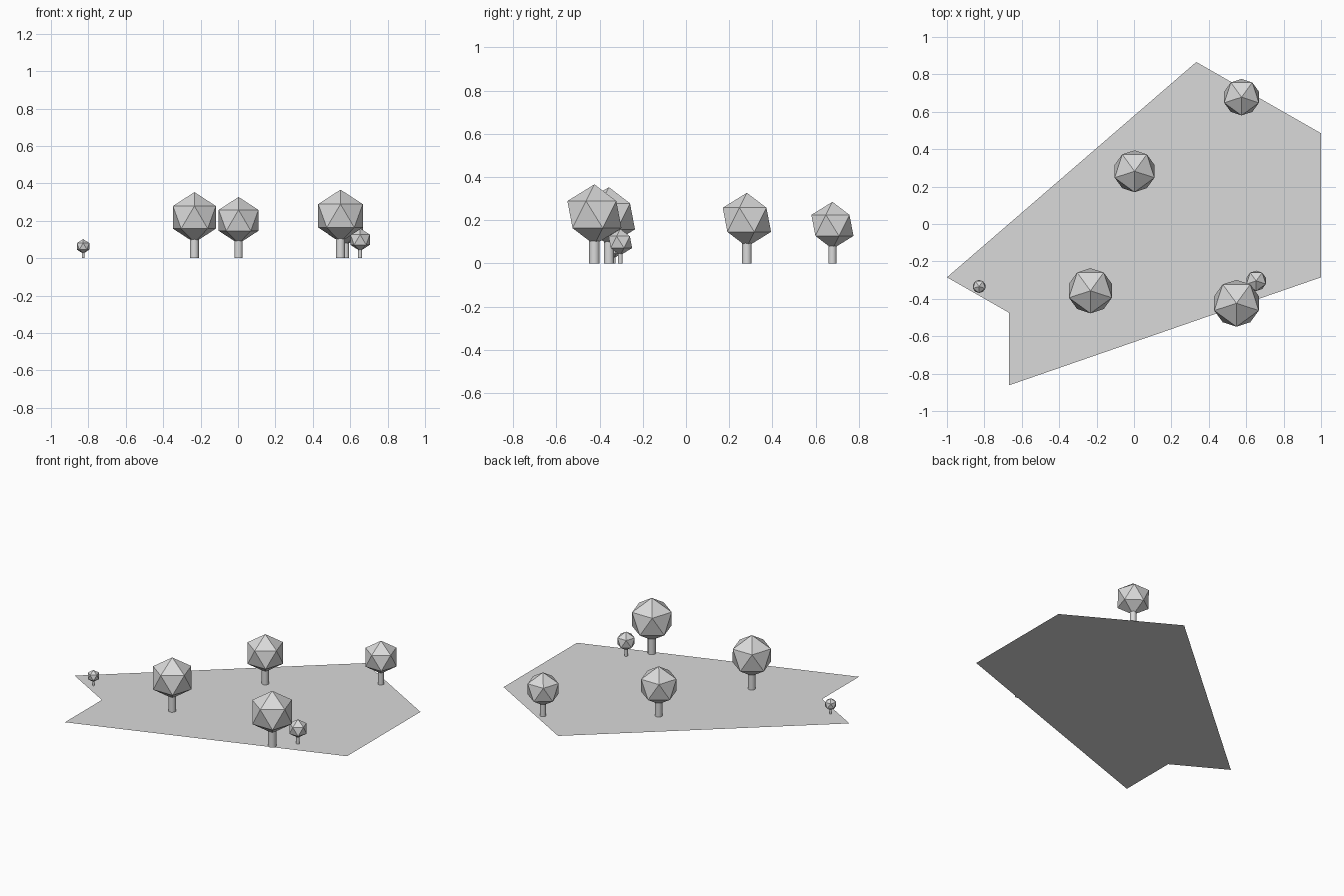
import bpy
import math

cube = bpy.data.objects.get("Cube")
if cube:
    bpy.data.objects.remove(cube, do_unlink=True)

# Single plain colour shared by every part
grey = bpy.data.materials.new("light_grey")
grey.use_nodes = True
colour = (0.7, 0.7, 0.7, 1)
grey.diffuse_color = colour
grey.node_tree.nodes["Principled BSDF"].inputs["Base Color"].default_value = colour


def finish(name):
    obj = bpy.context.object
    obj.name = name
    obj.data.materials.append(grey)
    return obj


def tree(name, x, y, r):
    """Tree whose proportions all follow the crown radius r."""
    crown_z = 1.615 * r
    # Trunk reaches up into the crown
    bpy.ops.mesh.primitive_cylinder_add(
        vertices=24, radius=0.175 * r, depth=crown_z,
        location=(x, y, crown_z / 2))
    finish(name + "_trunk")
    bpy.ops.object.shade_smooth_by_angle(angle=math.radians(35))
    # Faceted twenty-sided crown, one upper corner facing the front
    bpy.ops.mesh.primitive_ico_sphere_add(
        subdivisions=1, radius=r, location=(x, y, crown_z),
        rotation=(0, 0, -math.pi / 2))
    finish(name + "_crown")


# Flat ground sheet
outline = [(-1, -0.285), (-0.667, -0.475), (-0.667, -0.862),
           (1, -0.285), (1, 0.485), (0.333, 0.866)]
mesh = bpy.data.meshes.new("ground")
mesh.from_pydata([(x, y, 0) for x, y in outline], [], [range(len(outline))])
ground = bpy.data.objects.new("ground", mesh)
bpy.context.collection.objects.link(ground)
mesh.materials.append(grey)

# Trees scattered over the ground
tree("front_middle_tree", -0.233, -0.357, 0.135)
tree("centre_tree", 0.003, 0.282, 0.125)
tree("front_left_tree", 0.548, -0.424, 0.14)
tree("small_tree", 0.653, -0.304, 0.061)
tree("back_tree", 0.575, 0.678, 0.109)
tree("tiny_tree", -0.828, -0.334, 0.039)
